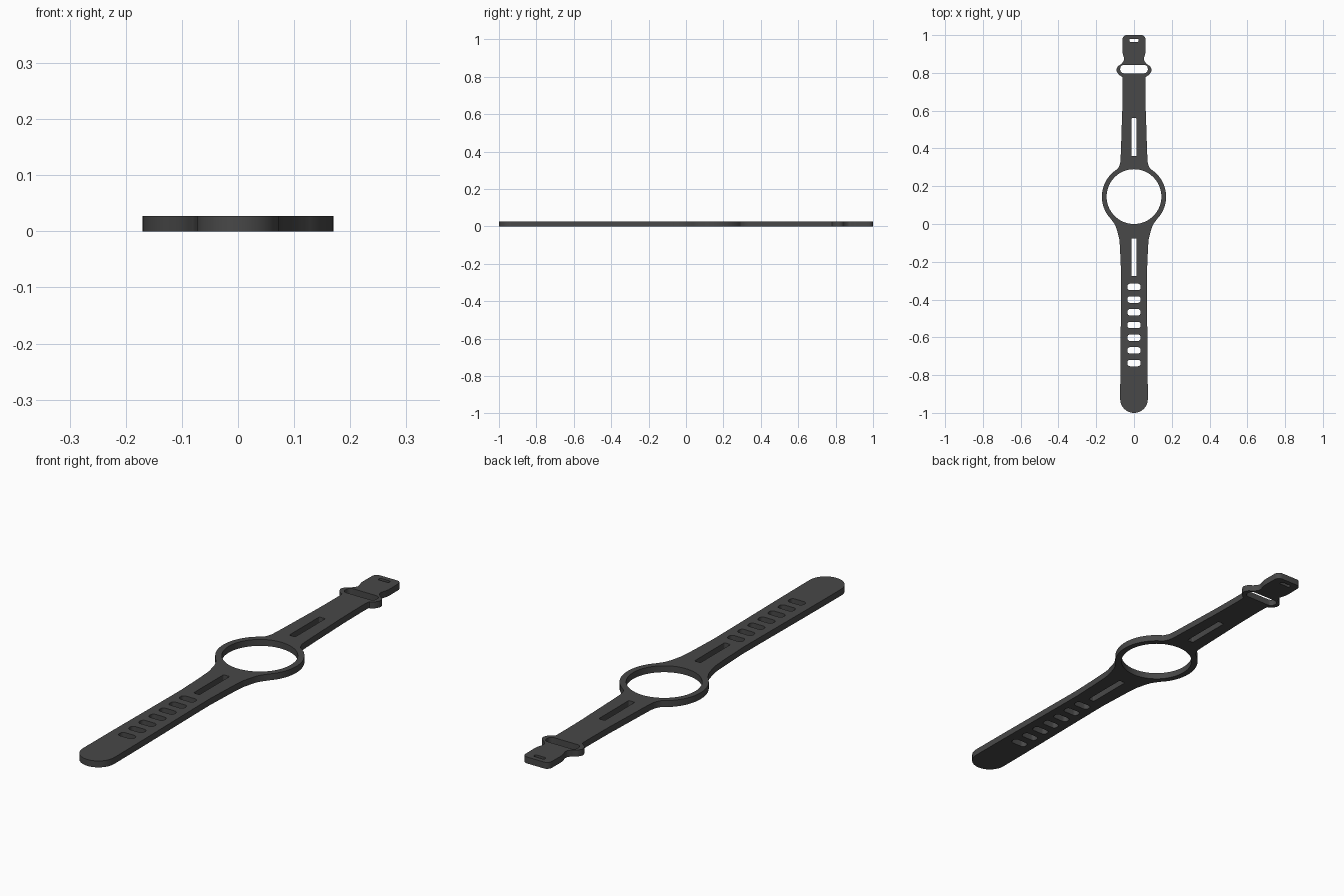
import bpy, bmesh, math
from mathutils import Vector

if "Cube" in bpy.data.objects:
    bpy.data.objects.remove(bpy.data.objects["Cube"])

THICK = 0.027
RING_Y, RING_OUT, RING_IN = 0.145, 0.17, 0.145


def arc(cx, cy, r, a0, a1, n):
    return [(cx + r * math.cos(math.radians(a0 + (a1 - a0) * i / n)),
             cy + r * math.sin(math.radians(a0 + (a1 - a0) * i / n))) for i in range(n + 1)]


def smooth(pts, steps=4):
    """Catmull-Rom curve through the waypoints."""
    p = [Vector(q) for q in [pts[0]] + pts + [pts[-1]]]
    out = []
    for a, b, c, d in zip(p, p[1:], p[2:], p[3:]):
        for i in range(steps):
            t = i / steps
            v = 0.5 * (2 * b + (c - a) * t + (2 * a - 5 * b + 4 * c - d) * t * t
                       + (3 * b - a - 3 * c + d) * t ** 3)
            out.append((v.x, v.y))
    return out + [tuple(pts[-1])]


def rounded_hole(cy, hw, hh, r):
    out = []
    for sx, sy, a in ((1, 1, 0), (-1, 1, 90), (-1, -1, 180), (1, -1, 270)):
        out += arc(sx * (hw - r), cy + sy * (hh - r), r * 0.999, a, a + 90, 6)
    return out


# right half of the outline, from strap tip up to the buckle end
tip = arc(0, -0.927, 0.073, -90, 0, 14)
lower = smooth([(0.073, -0.90), (0.072, -0.72), (0.068, -0.33), (0.069, -0.25),
                (0.076, -0.10), (0.083, -0.06), (0.098, -0.01), (0.125, 0.03)])
ring = arc(0, RING_Y, RING_OUT, -41, 59, 28)
upper = smooth([(0.085, 0.294), (0.074, 0.32), (0.070, 0.37), (0.064, 0.55), (0.062, 0.61),
                (0.061, 0.765), (0.068, 0.781), (0.083, 0.794), (0.093, 0.815),
                (0.085, 0.835), (0.068, 0.847), (0.054, 0.865), (0.053, 0.88),
                (0.061, 0.91), (0.061, 0.96)])
corner = arc(0.039, 0.978, 0.022, 0, 90, 6)
half = tip + lower + ring + upper + corner
outline = half + [(-x, y) for x, y in reversed(half) if x > 1e-5]

# openings: watch hole, long slots, adjustment holes, keeper loop, stud slot
loops = [outline, arc(0, RING_Y, RING_IN, 0, 360 - 360 / 72, 71),
         rounded_hole(0.46, 0.014, 0.10, 0.005),
         rounded_hole(-0.176, 0.014, 0.10, 0.005),
         rounded_hole(0.82, 0.073, 0.022, 0.019),
         rounded_hole(0.972, 0.025, 0.008, 0.006)]
loops += [rounded_hole(-0.333 - 0.0672 * i, 0.035, 0.017, 0.014) for i in range(7)]

# filled flat curve with thickness
cu = bpy.data.curves.new("watch_strap", 'CURVE')
cu.dimensions = '2D'
cu.fill_mode = 'BOTH'
cu.extrude = THICK / 2
for pts in loops:
    s = cu.splines.new('POLY')
    s.points.add(len(pts) - 1)
    for p, (x, y) in zip(s.points, pts):
        p.co = (x, y, 0, 1)
    s.use_cyclic_u = True
strap = bpy.data.objects.new("watch_strap", cu)
bpy.context.collection.objects.link(strap)
bpy.context.view_layer.objects.active = strap
strap.select_set(True)
bpy.ops.object.convert(target='MESH')
strap = bpy.context.view_layer.objects.active

# weld caps to walls and stand on the ground
bm = bmesh.new()
bm.from_mesh(strap.data)
bmesh.ops.remove_doubles(bm, verts=bm.verts, dist=1e-5)
bmesh.ops.recalc_face_normals(bm, faces=bm.faces)
bmesh.ops.translate(bm, verts=bm.verts, vec=(0, 0, THICK / 2))
bm.to_mesh(strap.data)
bm.free()

rubber = bpy.data.materials.new("dark_grey_rubber")
rubber.diffuse_color = (0.065, 0.065, 0.065, 1)
rubber.use_nodes = True
rubber.node_tree.nodes["Principled BSDF"].inputs["Base Color"].default_value = rubber.diffuse_color
strap.data.materials.clear()
strap.data.materials.append(rubber)
bpy.ops.object.shade_smooth_by_angle(angle=math.radians(35))
